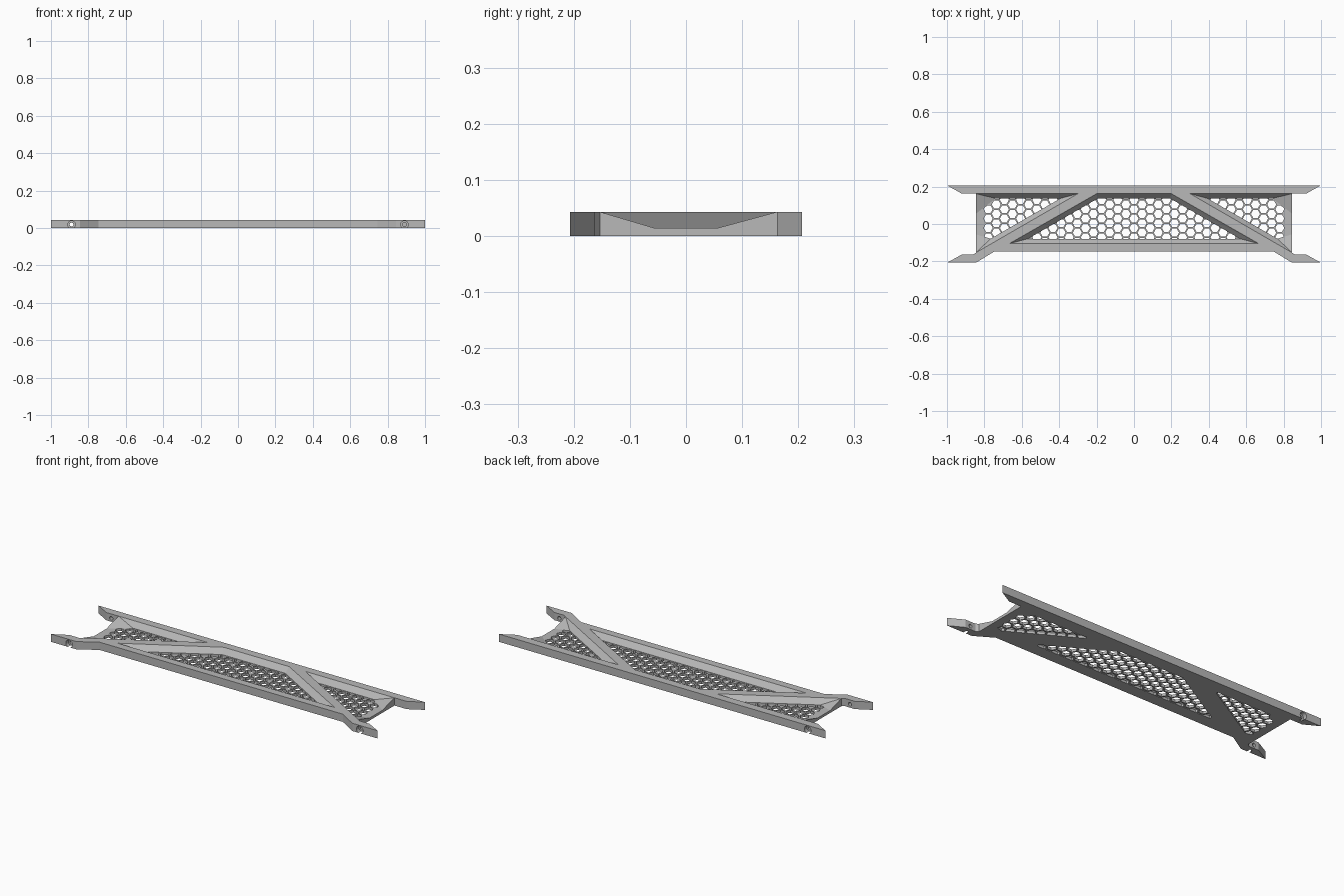
import bpy, bmesh, math
from mathutils import Vector

if "Cube" in bpy.data.objects:
    bpy.data.objects.remove(bpy.data.objects["Cube"])

HEIGHT, FLOOR = 0.043, 0.014      # rail height, mesh floor height
PITCH, WALL = 0.05, 0.008         # honeycomb spacing and wall

grey = bpy.data.materials.new("plain grey")
grey.use_nodes = True
grey.diffuse_color = (0.48, 0.48, 0.48, 1)
grey.node_tree.nodes["Principled BSDF"].inputs["Base Color"].default_value = grey.diffuse_color


def make_object(name, bm):
    bmesh.ops.recalc_face_normals(bm, faces=bm.faces)
    mesh = bpy.data.meshes.new(name)
    bm.to_mesh(mesh)
    bm.free()
    mesh.materials.append(grey)
    obj = bpy.data.objects.new(name, mesh)
    bpy.context.collection.objects.link(obj)
    return obj


def prism(bm, outline, z0, z1):
    low = [bm.verts.new((x, y, z0)) for x, y in outline]
    high = [bm.verts.new((x, y, z1)) for x, y in outline]
    bm.faces.new(low[::-1])
    bm.faces.new(high)
    for i in range(len(low)):
        j = (i + 1) % len(low)
        bm.faces.new((low[i], low[j], high[j], high[i]))


def funnel(bm, floor, rim):
    """Convex pocket widening from the floor outline to the rim outline."""
    points = [(x, y, FLOOR) for x, y in floor]
    points += [(x, y, z) for x, y in rim for z in (HEIGHT, HEIGHT + 0.05)]
    bmesh.ops.convex_hull(bm, input=[bm.verts.new(p) for p in points])


def flip(outline):
    return [(-x, y) for x, y in reversed(outline)]


def clip(poly, window):
    """Clip a convex polygon to a counter-clockwise convex window."""
    for a, b in zip(window, window[1:] + window[:1]):
        a, b = Vector(a), Vector(b)
        normal = Vector((a.y - b.y, b.x - a.x))
        result = []
        for p, q in zip(poly, poly[1:] + poly[:1]):
            dp, dq = (p - a).dot(normal), (q - a).dot(normal)
            if dp >= 0:
                result.append(p)
            if dp * dq < 0:
                result.append(p.lerp(q, dp / (dp - dq)))
        poly = result
        if len(poly) < 3:
            return []
    return poly


def area(poly):
    return sum(p.x * q.y - q.x * p.y for p, q in zip(poly, poly[1:] + poly[:1])) / 2


# Footprint: back rail, front rail and four slanted end lugs
right_half = [(0.745, -0.146), (0.845, -0.207), (1, -0.207), (0.92, -0.163),
              (0.86, -0.163), (0.845, -0.153), (0.845, 0.162), (0.92, 0.162), (1, 0.207)]
bm = bmesh.new()
prism(bm, right_half + flip(right_half), 0, HEIGHT)
frame = make_object("braced_frame", bm)

# Sloped pockets between the rails and the diagonal braces
mid_floor = [(-0.567, -0.079), (0.567, -0.079), (0.193, 0.137), (-0.193, 0.137)]
mid_rim = [(-0.665, -0.104), (0.665, -0.104), (0.2, 0.162), (-0.2, 0.162)]
end_floor = [(-0.855, -0.047), (-0.845, -0.055), (-0.767, -0.079),
             (-0.393, 0.137), (-0.74, 0.137), (-0.845, 0.055), (-0.855, 0.047)]
end_rim = [(-0.855, -0.147), (-0.845, -0.153), (-0.3, 0.162),
           (-0.845, 0.162), (-0.855, 0.154)]
cutters = []
for name, floor, rim in (("middle_pocket", mid_floor, mid_rim),
                         ("right_pocket", end_floor, end_rim),
                         ("left_pocket", flip(end_floor), flip(end_rim))):
    bm = bmesh.new()
    funnel(bm, floor, rim)
    cutters.append(make_object(name, bm))

# Honeycomb openings through the floor of each pocket
end_window = [(max(x, -0.837), y) for x, y in end_floor[1:6]]
bm = bmesh.new()
radius = (PITCH - WALL) / math.sqrt(3)
for window in (mid_floor, end_window, flip(end_window)):
    for col in range(-18, 19):
        for row in range(-5, 6):
            centre = Vector((col * PITCH * math.sqrt(3) / 2, 0.029 + (row + col % 2 / 2) * PITCH))
            cell = [centre + radius * Vector((math.cos(k * math.pi / 3), math.sin(k * math.pi / 3)))
                    for k in range(6)]
            cell = clip(cell, window)
            if cell and area(cell) > 6e-5:
                prism(bm, cell, -0.02, FLOOR + 0.006)
cutters.append(make_object("honeycomb_holes", bm))

# Bolt holes through the lugs, with wide recesses on the outer faces
for name, r, depth in (("bolt_holes", 0.01, 0.12), ("bolt_recesses", 0.02, 0.044)):
    bm = bmesh.new()
    for sx in (-1, 1):
        for sy in (-1, 1):
            ring = bmesh.ops.create_cone(bm, cap_ends=True, segments=24,
                                         radius1=r, radius2=r, depth=depth)["verts"]
            for v in ring:
                x, y, z = v.co
                v.co = (x + sx * 0.89, z + sy * 0.207, y + 0.0185)
    cutters.append(make_object(name, bm))

# Cut everything, then bake the result and drop the cutters
for cutter in cutters:
    cutter.hide_render = True
    cut = frame.modifiers.new(cutter.name, "BOOLEAN")
    cut.operation, cut.solver, cut.object = "DIFFERENCE", "EXACT", cutter
graph = bpy.context.evaluated_depsgraph_get()
baked = bpy.data.meshes.new_from_object(frame.evaluated_get(graph))
frame.modifiers.clear()
frame.data = baked
for cutter in cutters:
    bpy.data.objects.remove(cutter)
for face in baked.polygons:
    face.use_smooth = False
    face.material_index = 0
